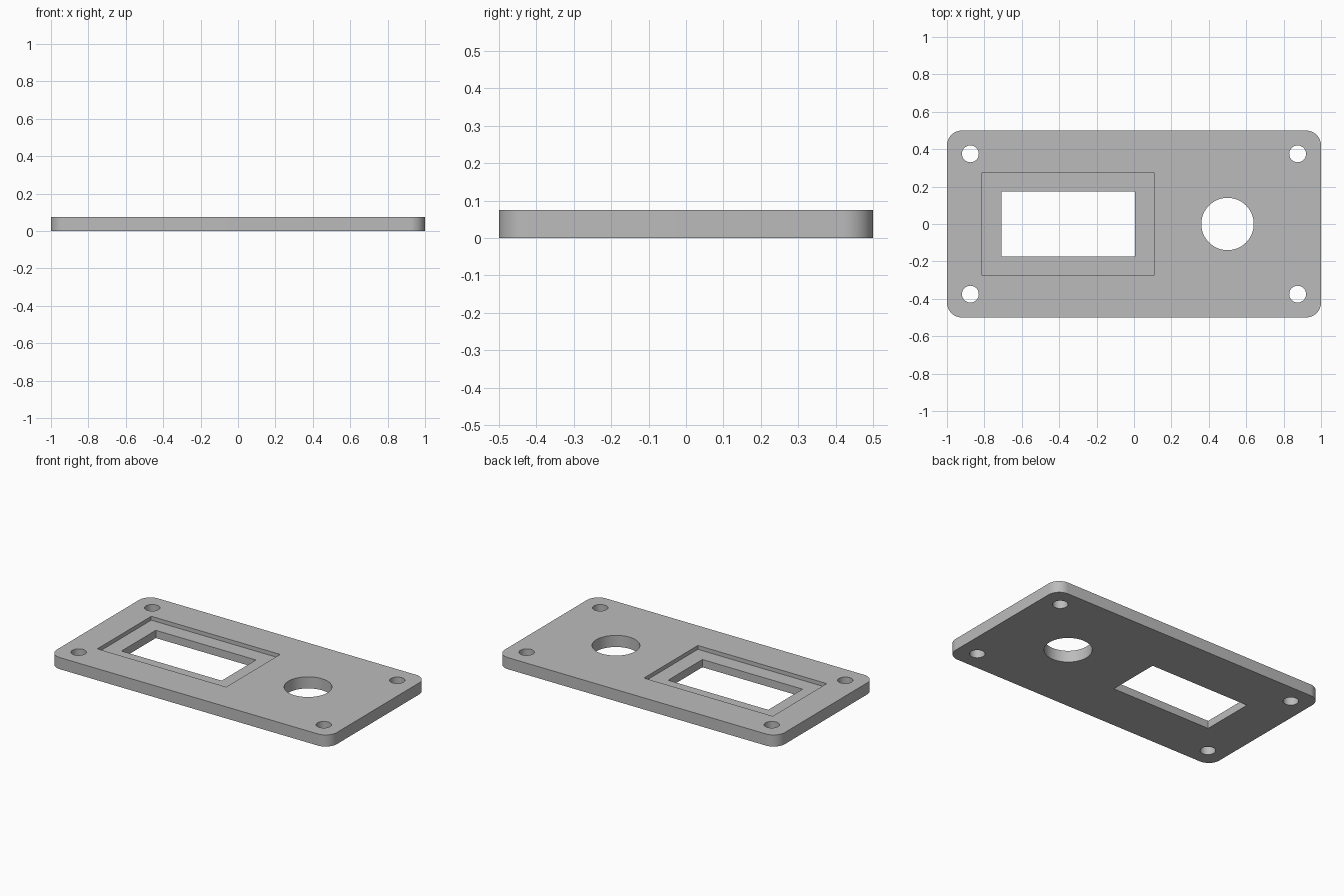
import bpy
import bmesh
import math

if "Cube" in bpy.data.objects:
    bpy.data.objects.remove(bpy.data.objects["Cube"], do_unlink=True)

THICK = 0.075
LEDGE = 0.05          # floor height of the stepped recess
BELOW, ABOVE = -0.1, 0.2

grey = bpy.data.materials.new("plain grey")
grey.use_nodes = True
colour = (0.5, 0.5, 0.5, 1)
grey.diffuse_color = colour
grey.node_tree.nodes["Principled BSDF"].inputs["Base Color"].default_value = colour


def prism(name, outline, z0, z1):
    """Solid made by extruding a closed outline from z0 to z1."""
    bm = bmesh.new()
    base = bm.faces.new([bm.verts.new((x, y, z0)) for x, y in outline])
    top = bmesh.ops.extrude_face_region(bm, geom=[base])["geom"]
    bmesh.ops.translate(bm, vec=(0, 0, z1 - z0),
                        verts=[v for v in top if isinstance(v, bmesh.types.BMVert)])
    bmesh.ops.recalc_face_normals(bm, faces=bm.faces)
    mesh = bpy.data.meshes.new(name)
    bm.to_mesh(mesh)
    bm.free()
    mesh.materials.append(grey)
    obj = bpy.data.objects.new(name, mesh)
    bpy.context.collection.objects.link(obj)
    return obj


def arc(cx, cy, r, start, sweep, steps):
    return [(cx + r * math.cos(start + sweep * i / steps),
             cy + r * math.sin(start + sweep * i / steps)) for i in range(steps + 1)]


def circle(cx, cy, r, steps):
    return arc(cx, cy, r, 0, math.tau, steps)[:-1]


def rectangle(cx, cy, w, h):
    return [(cx + sx * w / 2, cy + sy * h / 2)
            for sx, sy in ((-1, -1), (1, -1), (1, 1), (-1, 1))]


def rounded_rectangle(w, h, r):
    points = []
    for k, (sx, sy) in enumerate(((1, 1), (-1, 1), (-1, -1), (1, -1))):
        points += arc(sx * (w / 2 - r), sy * (h / 2 - r), r, k * math.pi / 2, math.pi / 2, 12)
    return points


# Plate with rounded corners
plate = prism("panel_plate", rounded_rectangle(2, 1, 0.08), 0, THICK)

# Stepped window, round opening and four screw holes
cutters = [
    prism("recess_cutter", rectangle(-0.352, 0, 0.92, 0.55), LEDGE, ABOVE),
    prism("window_cutter", rectangle(-0.352, 0, 0.715, 0.35), BELOW, ABOVE),
    prism("round_opening_cutter", circle(0.5, 0, 0.14, 64), BELOW, ABOVE),
]
for sx in (-1, 1):
    for sy in (-1, 1):
        cutters.append(prism("screw_hole_cutter",
                             circle(sx * 0.875, sy * 0.375, 0.045, 40), BELOW, ABOVE))

bpy.ops.object.select_all(action="DESELECT")
bpy.context.view_layer.objects.active = plate
plate.select_set(True)
for cutter in cutters:
    cut = plate.modifiers.new("cut", "BOOLEAN")
    cut.operation = "DIFFERENCE"
    cut.solver = "EXACT"
    cut.object = cutter
    bpy.ops.object.modifier_apply(modifier=cut.name)
    bpy.data.objects.remove(cutter, do_unlink=True)

bpy.ops.object.shade_smooth_by_angle(angle=math.radians(30))
